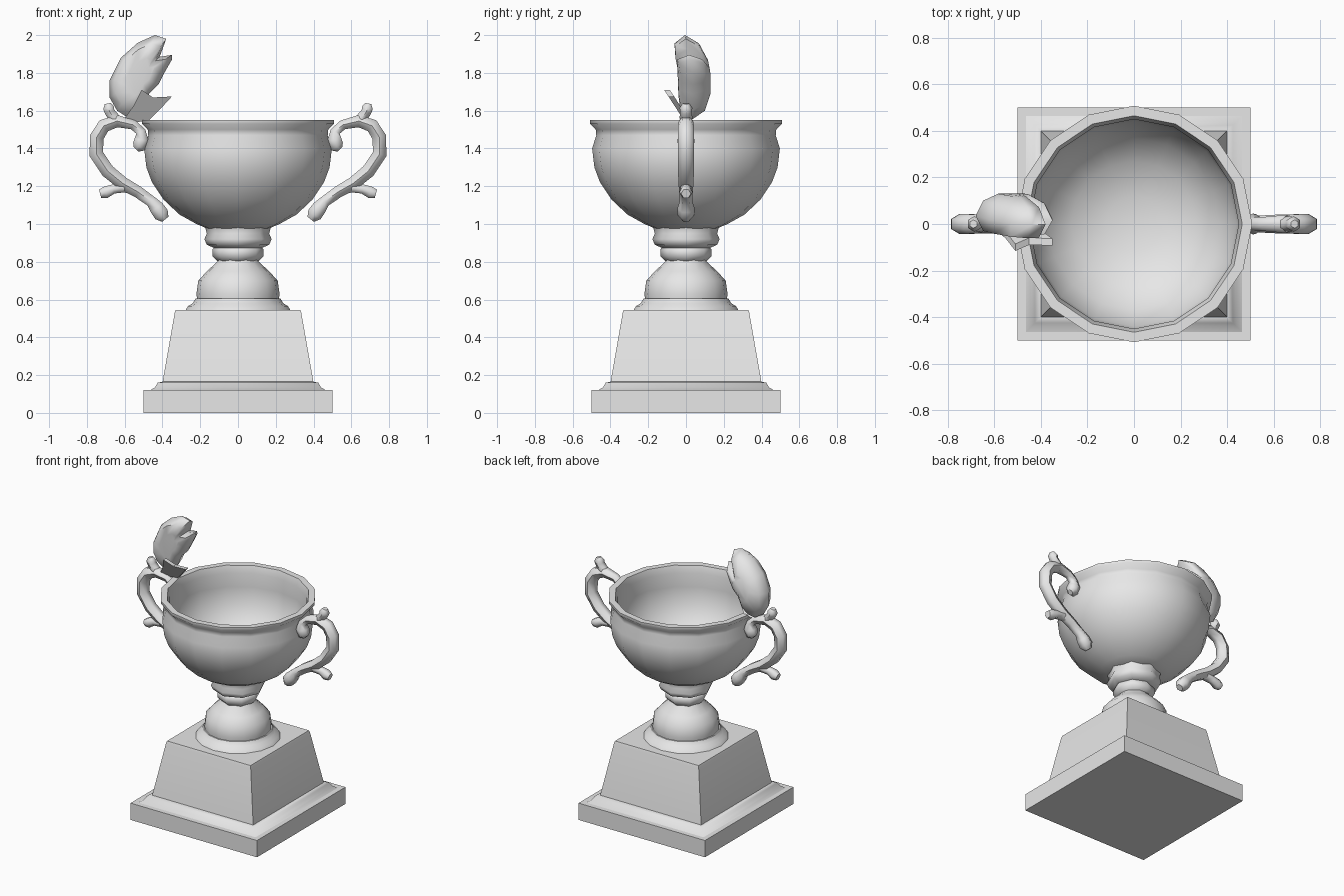
import bpy, bmesh, math
from mathutils import Vector

old = bpy.data.objects.get("Cube")
if old:
    bpy.data.objects.remove(old, do_unlink=True)

GREY = (0.8, 0.8, 0.8, 1)
mat = bpy.data.materials.new("plain grey")
mat.use_nodes = True
mat.diffuse_color = GREY
mat.node_tree.nodes["Principled BSDF"].inputs["Base Color"].default_value = GREY


def finish(obj, angle):
    obj.data.materials.clear()
    obj.data.materials.append(mat)
    bpy.ops.object.select_all(action='DESELECT')
    obj.select_set(True)
    bpy.context.view_layer.objects.active = obj
    bpy.ops.object.shade_smooth_by_angle(angle=math.radians(angle))


def loft(name, rings, angle=40):
    """Skin closed rings of points and cap both ends."""
    bm = bmesh.new()
    loops = [[bm.verts.new(p) for p in ring] for ring in rings]
    n = len(loops[0])
    for a, b in zip(loops, loops[1:]):
        for i in range(n):
            j = (i + 1) % n
            bm.faces.new((a[i], a[j], b[j], b[i]))
    bm.faces.new(loops[0][::-1])
    bm.faces.new(loops[-1])
    bmesh.ops.recalc_face_normals(bm, faces=bm.faces)
    mesh = bpy.data.meshes.new(name)
    bm.to_mesh(mesh)
    bm.free()
    obj = bpy.data.objects.new(name, mesh)
    bpy.context.collection.objects.link(obj)
    finish(obj, angle)
    return obj


def lathe(name, profile, sides, turn=0.0, angle=40):
    """Spin (radius, height) points around z."""
    steps = [turn + math.tau * i / sides for i in range(sides)]
    return loft(name, [[(r * math.cos(a), r * math.sin(a), z) for a in steps]
                       for r, z in profile], angle)


def square(name, profile, angle=30):
    """Square lathe whose profile uses half widths."""
    return lathe(name, [(w * math.sqrt(2), z) for w, z in profile], 4, math.pi / 4, angle)


def tube(name, points, side):
    """Six-sided tube through (x, z, radius) points."""
    curve = bpy.data.curves.new(name, 'CURVE')
    curve.dimensions = '3D'
    curve.bevel_depth = 1.0
    curve.bevel_resolution = 1
    curve.use_fill_caps = True
    spline = curve.splines.new('POLY')
    spline.points.add(len(points) - 1)
    for p, (x, z, r) in zip(spline.points, points):
        p.co = (side * x, 0, z, 1)
        p.radius = r
    obj = bpy.data.objects.new(name, curve)
    bpy.context.collection.objects.link(obj)
    bpy.ops.object.select_all(action='DESELECT')
    obj.select_set(True)
    bpy.context.view_layer.objects.active = obj
    bpy.ops.object.convert(target='MESH')
    finish(bpy.context.object, 60)


# Square plinth
square("base_slab", [(.5, 0), (.5, .12)])
square("base_cove", [(.465, .12), (.44, .135), (.425, .16), (.40, .165)], 50)
square("pedestal", [(.40, .16), (.335, .53), (.33, .545)])

# Turned stem
lathe("stem_ring", [(.28, .54), (.265, .565), (.24, .58), (.225, .605)], 16)
lathe("stem_dome", [(.215, .59), (.22, .63), (.21, .70), (.165, .75), (.11, .80), (.10, .82)], 16)
lathe("stem_knot", [(.10, .795), (.135, .83), (.135, .865), (.12, .88)], 8, angle=50)
lathe("stem_collar", [(.12, .87), (.165, .89), (.178, .92), (.165, .95), (.175, .985), (.15, 1.0)], 8, angle=50)

# Hollow bowl: outside up, over the rim, inside down
lathe("bowl", [(.16, .975), (.22, 1.0), (.31, 1.05), (.395, 1.13), (.455, 1.22),
               (.485, 1.30), (.497, 1.40), (.475, 1.47), (.478, 1.50), (.508, 1.53),
               (.508, 1.55), (.465, 1.55), (.45, 1.50), (.455, 1.40), (.44, 1.28),
               (.37, 1.16), (.27, 1.08), (.12, 1.03)], 16, angle=45)

# Scrolled handles
for side, label in ((1, "left"), (-1, "right")):
    tube(label + "_handle", [
        (.54, 1.395, .02), (.525, 1.41, .042), (.51, 1.445, .045), (.515, 1.49, .03),
        (.555, 1.525, .03), (.64, 1.545, .038), (.71, 1.52, .042), (.748, 1.46, .043),
        (.75, 1.37, .043), (.69, 1.28, .042), (.61, 1.215, .04), (.53, 1.17, .036),
        (.46, 1.12, .034), (.43, 1.085, .045), (.405, 1.05, .047), (.385, 1.025, .025)], side)
    tube(label + "_handle_upper_spur", [
        (.62, 1.535, .02), (.655, 1.56, .034), (.68, 1.595, .031),
        (.685, 1.615, .034), (.69, 1.638, .018)], side)
    tube(label + "_handle_lower_spur", [
        (.56, 1.18, .02), (.61, 1.195, .033), (.66, 1.185, .028),
        (.70, 1.168, .036), (.73, 1.16, .026)], side)

# Plump notched leaf on the right handle
outline = [(-.57, 1.555), (-.64, 1.60), (-.68, 1.67), (-.68, 1.76), (-.62, 1.88),
           (-.53, 1.96), (-.44, 2.0), (-.38, 1.98), (-.40, 1.925), (-.415, 1.885),
           (-.35, 1.895), (-.35, 1.87), (-.39, 1.80), (-.42, 1.74), (-.47, 1.69),
           (-.51, 1.60)]
center = Vector((-.52, 1.78))
rings = []
for scale, y in ((.45, -.04), (.8, -.03), (1, .035), (.8, .10), (.4, .13)):
    ring = []
    for p in outline:
        x, z = center + (Vector(p) - center) * scale
        ring.append((x, y - .2 * max(0, z - 1.8), z))
    rings.append(ring)
loft("large_leaf", rings, 60)

# Thin forked leaf in front of it
fork = [(-.60, 1.56), (-.55, 1.63), (-.51, 1.71), (-.45, 1.67), (-.35, 1.675),
        (-.41, 1.61), (-.47, 1.55), (-.53, 1.54)]
loft("small_leaf", [[(x, -.65 * (z - 1.54) + off, z) for x, z in fork]
                    for off in (-.005, .025)], 30)
